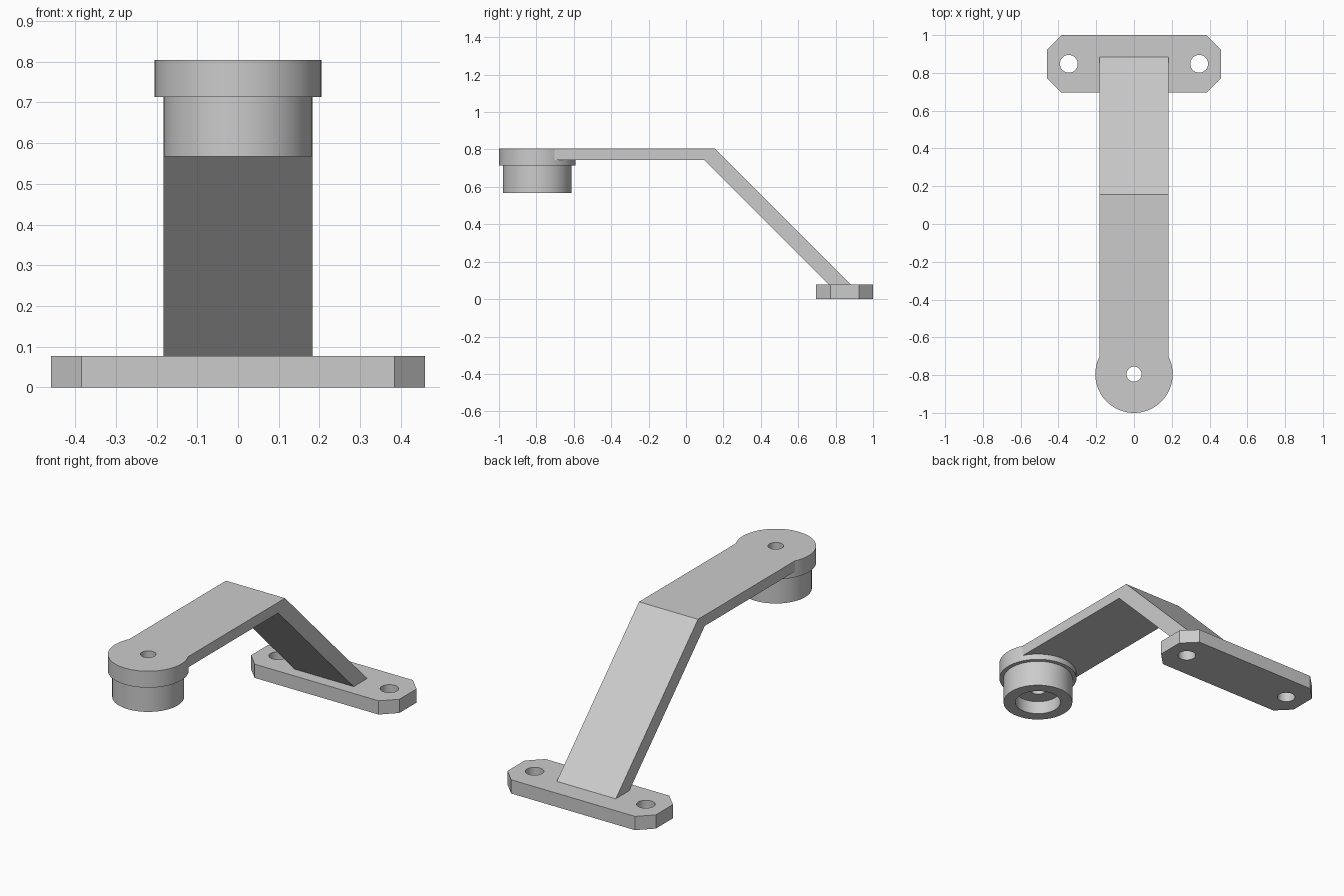
import bpy
import bmesh
from math import cos, sin, pi, radians
from mathutils import Matrix, Vector

default = bpy.data.objects.get("Cube")
if default:
    bpy.data.objects.remove(default, do_unlink=True)

grey = bpy.data.materials.new("plain_grey")
grey.use_nodes = True
colour = (0.6, 0.6, 0.6, 1)
grey.diffuse_color = colour
grey.node_tree.nodes["Principled BSDF"].inputs["Base Color"].default_value = colour


def finish(name, bm):
    bmesh.ops.recalc_face_normals(bm, faces=bm.faces)
    mesh = bpy.data.meshes.new(name)
    bm.to_mesh(mesh)
    bm.free()
    mesh.materials.append(grey)
    obj = bpy.data.objects.new(name, mesh)
    bpy.context.collection.objects.link(obj)
    return obj


def prism(name, points, shift):
    """Extrude a closed outline along a vector."""
    bm = bmesh.new()
    face = bm.faces.new([bm.verts.new(p) for p in points])
    new = bmesh.ops.extrude_face_region(bm, geom=[face])["geom"]
    verts = [v for v in new if isinstance(v, bmesh.types.BMVert)]
    bmesh.ops.translate(bm, verts=verts, vec=shift)
    return finish(name, bm)


def cylinder(name, x, y, z0, z1, r, n=64):
    ring = [(x + r * cos(2 * pi * i / n), y + r * sin(2 * pi * i / n), z0) for i in range(n)]
    return prism(name, ring, (0, 0, z1 - z0))


def lathe(name, profile, centre, n=64):
    """Turn a closed (radius, height) profile about a vertical axis."""
    bm = bmesh.new()
    rings = []
    for i in range(n):
        turn = Matrix.Rotation(2 * pi * i / n, 3, "Z")
        rings.append([bm.verts.new(turn @ Vector((r, 0, z)) + centre) for r, z in profile])
    for i in range(n):
        a, b = rings[i], rings[(i + 1) % n]
        for j in range(len(profile)):
            k = (j + 1) % len(profile)
            bm.faces.new((a[j], b[j], b[k], a[k]))
    return finish(name, bm)


def select(obj):
    bpy.ops.object.select_all(action="DESELECT")
    obj.select_set(True)
    bpy.context.view_layer.objects.active = obj


def cut(obj, cutter):
    cutter.hide_render = True
    mod = obj.modifiers.new("cut", "BOOLEAN")
    mod.operation = "DIFFERENCE"
    mod.solver = "EXACT"
    mod.object = cutter
    select(obj)
    bpy.ops.object.modifier_apply(modifier=mod.name)
    bpy.data.objects.remove(cutter, do_unlink=True)


def smooth(obj):
    select(obj)
    bpy.ops.object.shade_smooth_by_angle(angle=radians(30))


# Mounting plate: chamfered bar with two screw holes
PLATE_Y, PLATE_TOP = 0.848, 0.077
hx, hy, c = 0.46, 0.152, 0.076
corner = [(hx, hy - c), (hx - c, hy)]
outline = corner + [(-x, y) for x, y in reversed(corner)]
outline += [(-x, -y) for x, y in outline]
plate = prism("mounting_plate", [(x, y + PLATE_Y, 0) for x, y in outline], (0, 0, PLATE_TOP))
for side in (-1, 1):
    cut(plate, cylinder("screw_cutter", side * 0.345, PLATE_Y, -0.1, 0.2, 0.047))
smooth(plate)

# Bent arm: side profile extruded across, trimmed to fit the round head
TOP, HEAD_Y, HEAD_R, ARM_W = 0.805, -0.795, 0.205, 0.183
side_profile = [(HEAD_Y, TOP), (0.155, TOP), (0.96 - PLATE_TOP, PLATE_TOP),
                (0.84 - PLATE_TOP, PLATE_TOP), (0.095, 0.745), (HEAD_Y, 0.745)]
arm = prism("bent_arm", [(-ARM_W, y, z) for y, z in side_profile], (2 * ARM_W, 0, 0))
cut(arm, cylinder("head_cutter", 0, HEAD_Y, 0.5, 1.0, HEAD_R))

# Round head: wide disc over a collar, counterbored from below
head = lathe("round_head", [(0.04, TOP), (HEAD_R, TOP), (HEAD_R, 0.713), (0.183, 0.713),
                            (0.183, 0.567), (0.12, 0.567), (0.12, 0.64), (0.04, 0.64)],
             Vector((0, HEAD_Y, 0)))
smooth(head)
